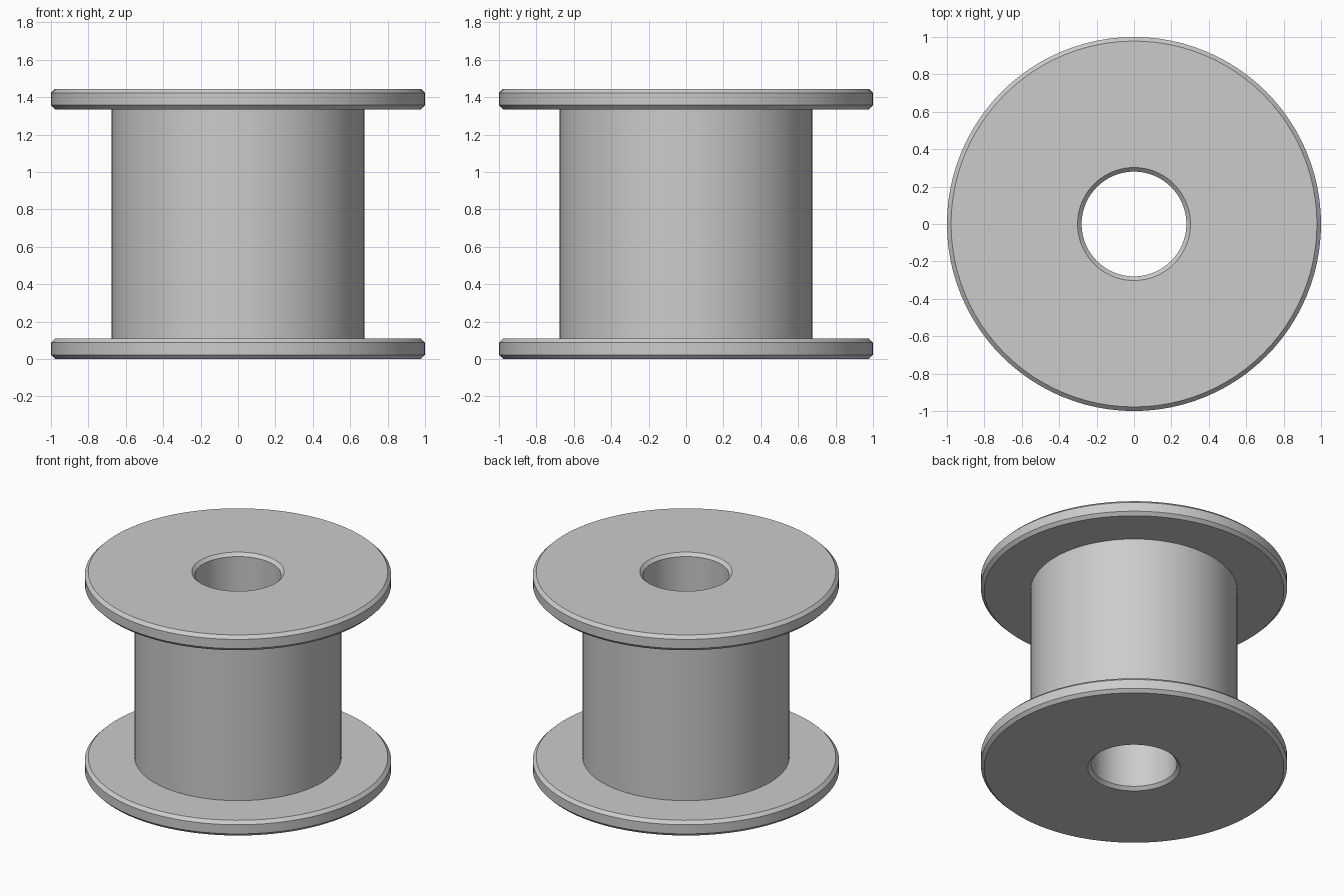
import bpy
import bmesh
from math import radians, tau
from mathutils import Matrix, Vector

cube = bpy.data.objects.get("Cube")
if cube:
    bpy.data.objects.remove(cube, do_unlink=True)

HEIGHT = 1.445
FLANGE = 0.11
CHAMFER = 0.022
RIM, BARREL, BORE = 1.0, 0.675, 0.28
SEGMENTS = 96

grey = bpy.data.materials.new("plain grey")
grey.use_nodes = True
colour = (0.6, 0.6, 0.6, 1)
grey.diffuse_color = colour
grey.node_tree.nodes["Principled BSDF"].inputs["Base Color"].default_value = colour


def lathe(name, profile):
    """Revolve a closed (radius, height) profile about the z axis."""
    bm = bmesh.new()
    verts = [bm.verts.new((r, 0, z)) for r, z in profile]
    edges = [bm.edges.new((v, verts[i - 1])) for i, v in enumerate(verts)]
    bmesh.ops.spin(bm, geom=verts + edges, cent=(0, 0, 0), axis=(0, 0, 1),
                   angle=tau, steps=SEGMENTS, use_merge=True)
    bmesh.ops.remove_doubles(bm, verts=bm.verts, dist=0.0001)
    bmesh.ops.recalc_face_normals(bm, faces=bm.faces)
    mesh = bpy.data.meshes.new(name)
    bm.to_mesh(mesh)
    bm.free()
    mesh.materials.append(grey)
    obj = bpy.data.objects.new(name, mesh)
    bpy.context.collection.objects.link(obj)
    bpy.ops.object.select_all(action="DESELECT")
    obj.select_set(True)
    bpy.context.view_layer.objects.active = obj
    bpy.ops.object.shade_smooth_by_angle(angle=radians(30))
    return obj


# Lower half: chamfered bore mouth, chamfered flange rim, barrel
lower = [
    (BORE, CHAMFER),
    (BORE + CHAMFER, 0),
    (RIM - CHAMFER, 0),
    (RIM, CHAMFER),
    (RIM, FLANGE - CHAMFER),
    (RIM - CHAMFER, FLANGE),
    (BARREL, FLANGE),
]

# Upper half mirrors the lower one
upper = [(r, HEIGHT - z) for r, z in reversed(lower)]
lathe("spool", lower + upper)
